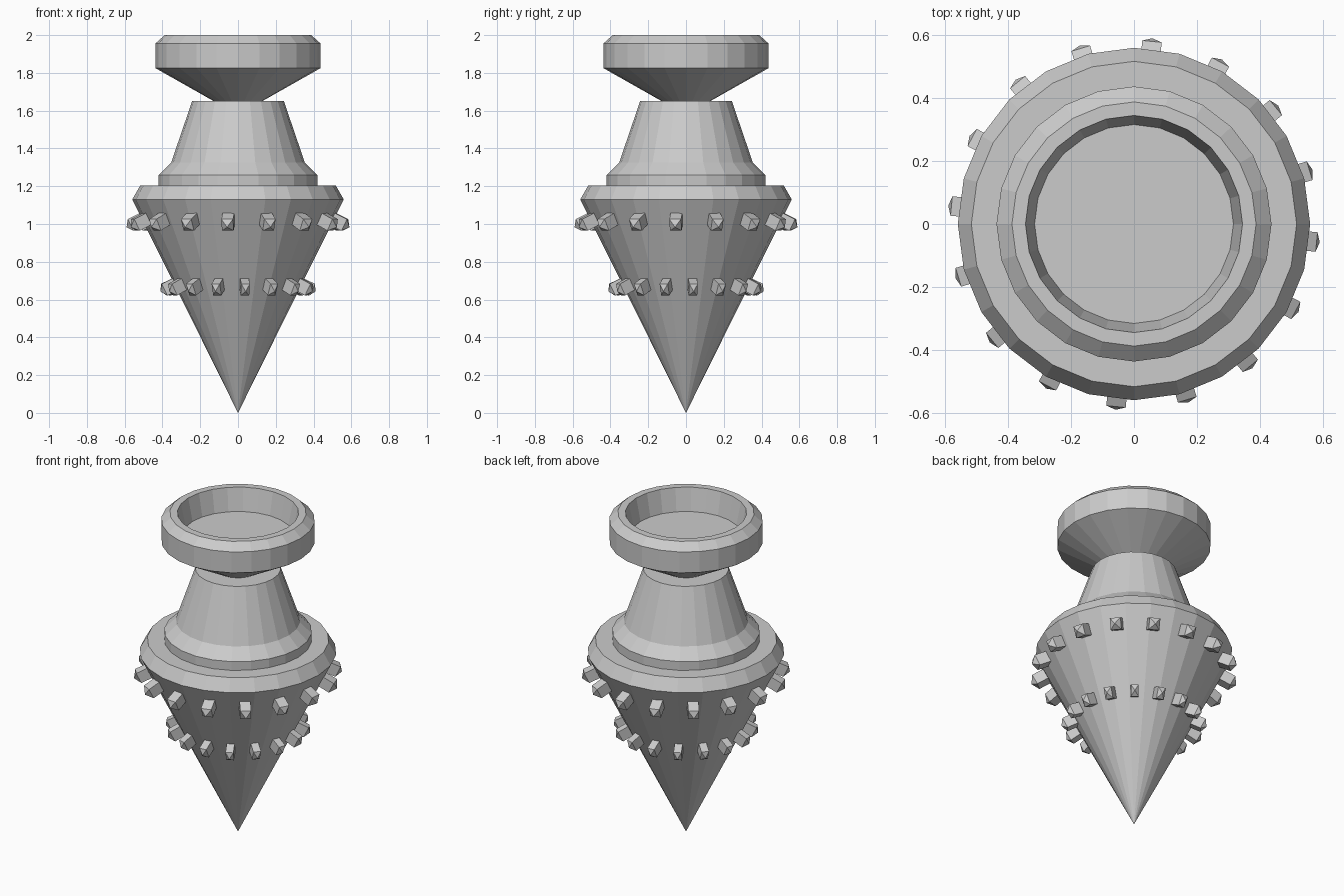
import bpy, bmesh
from math import sin, cos, pi, radians, atan2

if "Cube" in bpy.data.objects:
    bpy.data.objects.remove(bpy.data.objects["Cube"])

SIDES = 24


def finish(name, bm):
    bmesh.ops.recalc_face_normals(bm, faces=bm.faces)
    mesh = bpy.data.meshes.new(name)
    bm.to_mesh(mesh)
    bm.free()
    obj = bpy.data.objects.new(name, mesh)
    bpy.context.collection.objects.link(obj)
    return obj


def lathe(name, profile):
    """Faceted solid of revolution; radius 0 makes a single point, open ends are capped."""
    bm = bmesh.new()
    rings = []
    for r, z in profile:
        count = SIDES if r > 0 else 1
        rings.append([bm.verts.new((r * cos(2 * pi * i / SIDES), r * sin(2 * pi * i / SIDES), z))
                      for i in range(count)])
    for a, b in zip(rings, rings[1:]):
        for i in range(SIDES):
            j = (i + 1) % SIDES
            if len(a) == 1:
                bm.faces.new((a[0], b[j], b[i]))
            else:
                bm.faces.new((a[i], a[j], b[j], b[i]))
    for ring in (rings[0], rings[-1]):
        if len(ring) > 1:
            bm.faces.new(ring)
    return finish(name, bm)


def teeth(name, z, width, length, tip, offset, half=0.034, count=16):
    """Ring of pointed studs standing square to the cone surface."""
    slope = atan2(0.56, 1.13)
    out = (cos(slope), -sin(slope))
    up = (sin(slope), cos(slope))
    r = 0.56 * z / 1.13
    bm = bmesh.new()
    for k in range(count):
        a = 2 * pi * k / count + offset

        def vert(d, h, w):
            rad = r + out[0] * d + up[0] * h
            return bm.verts.new((rad * cos(a) - w * sin(a), rad * sin(a) + w * cos(a),
                                 z + out[1] * d + up[1] * h))
        corners = [(-half, -width / 2), (-half, width / 2), (half, width / 2), (half, -width / 2)]
        base = [vert(-0.02, h, w) for h, w in corners]
        end = [vert(length, h, w) for h, w in corners]
        apex = vert(length + tip, 0, 0)
        bm.faces.new(base)
        for i in range(4):
            j = (i + 1) % 4
            bm.faces.new((base[i], base[j], end[j], end[i]))
            bm.faces.new((end[i], end[j], apex))
    return finish(name, bm)


# Pointed lower body with bevelled flange
lathe("cone_body", [(0, 0), (0.56, 1.13), (0.517, 1.205)])

# Stepped, tapering neck
lathe("neck", [(0.42, 1.20), (0.42, 1.26), (0.354, 1.325), (0.243, 1.65)])

# Hollow cap on an inverted cone
lathe("cap", [(0.11, 1.64), (0.437, 1.825), (0.437, 1.956), (0.388, 2.0),
              (0.345, 2.0), (0.316, 1.86)])

# Two staggered rings of studs
teeth("upper_teeth", 1.025, 0.062, 0.067, 0.028, radians(-5.625))
teeth("lower_teeth", 0.68, 0.045, 0.062, 0.022, radians(5.625))
